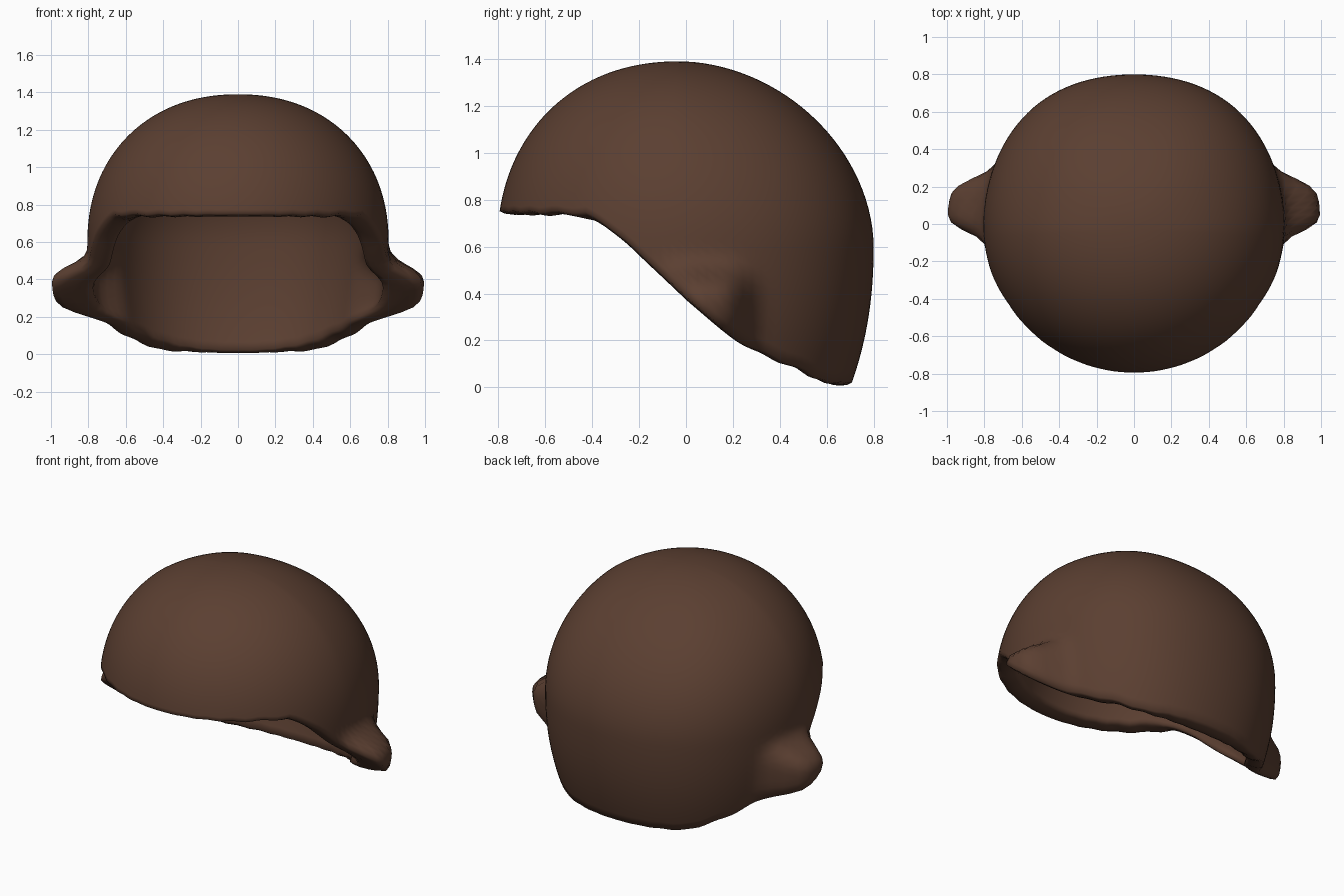
import bpy, bmesh, math

if "Cube" in bpy.data.objects:
    bpy.data.objects.remove(bpy.data.objects["Cube"])

COLS, ROWS = 128, 44
RIM = [(-0.9, 0.74), (-0.43, 0.735), (-0.25, 0.62), (0, 0.38), (0.25, 0.17),
       (0.45, 0.09), (0.6, 0.01), (0.9, 0.005)]


def rim_height(y):
    """Height of the hairline, falling from forehead to nape."""
    for (y0, z0), (y1, z1) in zip(RIM, RIM[1:]):
        if y <= y1:
            return z0 + (z1 - z0) * (y - y0) / (y1 - y0)
    return RIM[-1][1]


def surface(a, z, inner):
    """Point on the outer or inner dome at azimuth a and height z."""
    back = max(0.0, math.sin(a))
    front = max(0.0, -math.sin(a))
    top, thick = (1.27, 0.115) if inner else (1.39, 0.0)
    p = 2.15 - 0.25 * back
    radius = 0.805 + 0.025 * back - 0.03 * front - thick
    radius *= 1 + 0.035 * back * math.sin(2 * a) ** 2
    if z > 0.6:
        h = min(1.0, (z - 0.6) / (top - 0.6))
        radius *= (1 - h ** p) ** (1 / p)
    else:
        radius *= 1 - 0.12 * ((0.6 - z) / 0.6) ** 2.2
    x, y = radius * math.cos(a), -0.03 + radius * math.sin(a)
    # side tufts that flare out over the ears
    if abs(math.cos(a)) > 0.6:
        flare = math.exp(-((y - 0.1) / 0.16) ** 4 - ((z - 0.34) / 0.15) ** 4)
        x += math.copysign((0.1 if inner else 0.205) * flare, x)
    return x, y, z


def rim_z(a, inner):
    """Height at which this column meets the hairline."""
    lo, hi = 0.0, 1.2
    for _ in range(30):
        mid = (lo + hi) / 2
        if mid > rim_height(surface(a, mid, inner)[1]):
            hi = mid
        else:
            lo = mid
    s = abs(math.cos(a))
    return hi + 0.007 * s * math.sin(37 * s) + 0.012


bm = bmesh.new()
columns = []
for i in range(COLS):
    a = 2 * math.pi * i / COLS
    col = []
    # outer dome from crown to rim, rounded lip, then inner dome back up
    for inner in (False, True):
        top = 1.27 if inner else 1.39
        zr = rim_z(a, inner)
        pts = [surface(a, zr + (top - zr) * math.cos(t / ROWS * math.pi / 2), inner)
               for t in range(ROWS + 1)]
        col += reversed(pts) if inner else pts
    o, n = col[ROWS], col[ROWS + 1]
    lip = [tuple(u + (v - u) * f for u, v in zip(o, n)) for f in (0.2, 0.5, 0.8)]
    lip = [(x, y, z - d) for (x, y, z), d in zip(lip, (0.01, 0.014, 0.01))]
    col[ROWS + 1:ROWS + 1] = lip
    columns.append([bm.verts.new(v) for v in col])

for i in range(COLS):
    c0, c1 = columns[i], columns[(i + 1) % COLS]
    for j in range(len(c0) - 1):
        bm.faces.new((c0[j], c0[j + 1], c1[j + 1], c1[j]))
bmesh.ops.remove_doubles(bm, verts=bm.verts, dist=0.0005)
bmesh.ops.recalc_face_normals(bm, faces=bm.faces)

mesh = bpy.data.meshes.new("hair_cap")
bm.to_mesh(mesh)
bm.free()
mesh.shade_smooth()
hair = bpy.data.objects.new("hair_cap", mesh)
bpy.context.collection.objects.link(hair)

# dark brown
brown = bpy.data.materials.new("brown")
brown.diffuse_color = (0.105, 0.05, 0.031, 1)
brown.use_nodes = True
brown.node_tree.nodes["Principled BSDF"].inputs["Base Color"].default_value = brown.diffuse_color
mesh.materials.append(brown)
